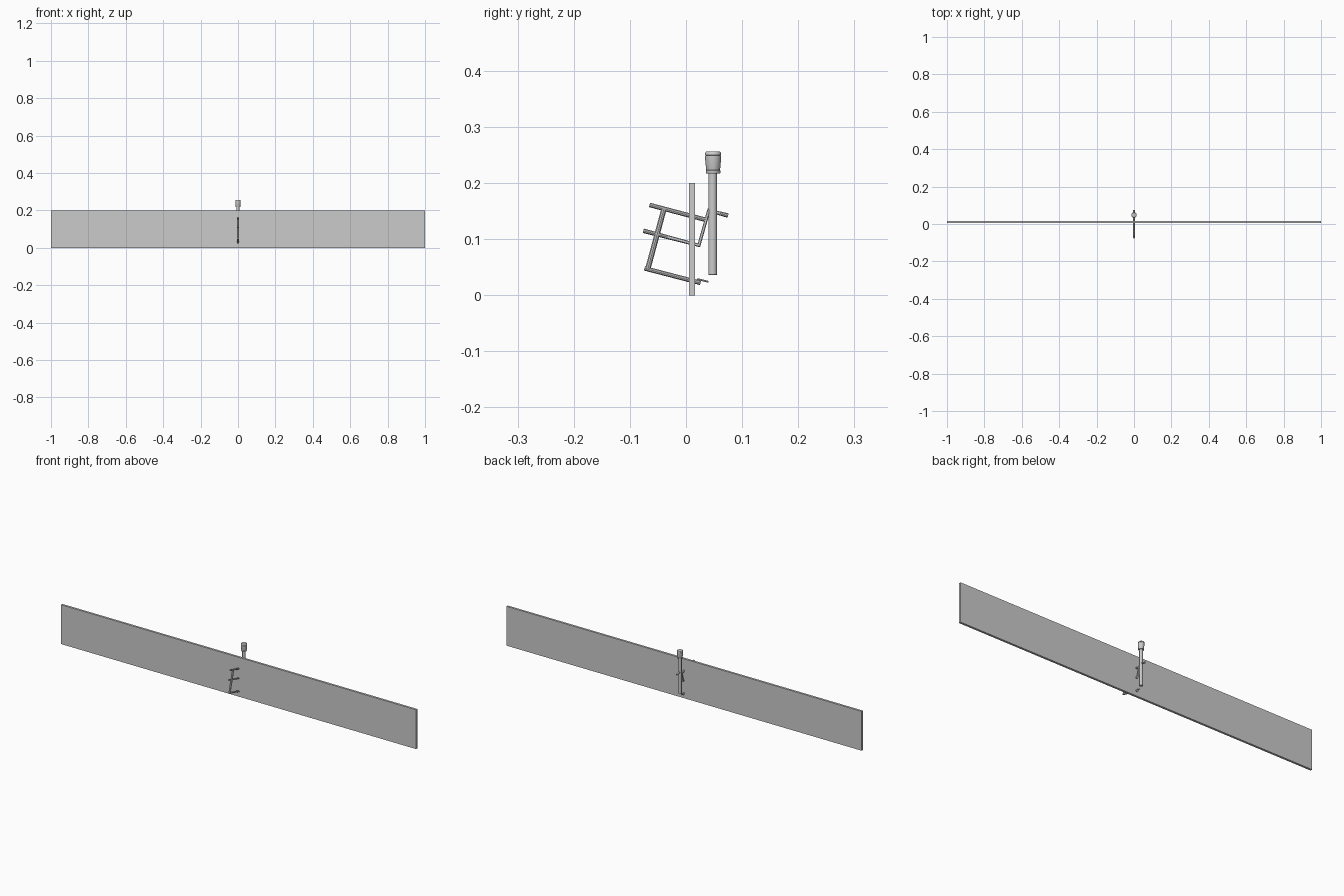
import bpy, bmesh, math

if "Cube" in bpy.data.objects:
    bpy.data.objects.remove(bpy.data.objects["Cube"])

grey = bpy.data.materials.new("plain_grey")
grey.diffuse_color = (0.6, 0.6, 0.6, 1)
grey.use_nodes = True
grey.node_tree.nodes["Principled BSDF"].inputs["Base Color"].default_value = grey.diffuse_color


def finish(name, bm, smooth=True):
    bmesh.ops.recalc_face_normals(bm, faces=bm.faces)
    mesh = bpy.data.meshes.new(name)
    bm.to_mesh(mesh)
    bm.free()
    obj = bpy.data.objects.new(name, mesh)
    bpy.context.collection.objects.link(obj)
    obj.data.materials.append(grey)
    if smooth:
        shade(obj)
    return obj


def shade(obj):
    bpy.ops.object.select_all(action='DESELECT')
    obj.select_set(True)
    bpy.context.view_layer.objects.active = obj
    bpy.ops.object.shade_smooth_by_angle(angle=math.radians(35))


def rod(name, points, radius):
    """Round bar along (y, z) points in the x = 0 plane."""
    curve = bpy.data.curves.new(name, 'CURVE')
    curve.dimensions = '3D'
    curve.bevel_depth = radius
    curve.bevel_resolution = 3
    curve.use_fill_caps = True
    spline = curve.splines.new('POLY')
    spline.points.add(len(points) - 1)
    for pt, (y, z) in zip(spline.points, points):
        pt.co = (0, y, z, 1)
    obj = bpy.data.objects.new(name, curve)
    bpy.context.collection.objects.link(obj)
    bpy.ops.object.select_all(action='DESELECT')
    obj.select_set(True)
    bpy.context.view_layer.objects.active = obj
    bpy.ops.object.convert(target='MESH')
    obj = bpy.context.view_layer.objects.active
    obj.data.materials.clear()
    obj.data.materials.append(grey)
    shade(obj)


def lathe(name, profile, y, segments=32):
    """Spin an (r, z) profile around the vertical axis at the given y."""
    bm = bmesh.new()
    rings = []
    for r, z in profile:
        rings.append([bm.verts.new((r * math.cos(a), y + r * math.sin(a), z))
                      for a in (i * math.tau / segments for i in range(segments))])
    for low, high in zip(rings, rings[1:]):
        for i in range(segments):
            j = (i + 1) % segments
            bm.faces.new((low[i], low[j], high[j], high[i]))
    bm.faces.new(rings[0])
    bm.faces.new(rings[-1])
    return finish(name, bm)


# Long upright board
bm = bmesh.new()
bmesh.ops.create_cube(bm, size=1)
for v in bm.verts:
    v.co = (v.co.x * 2, v.co.y * 0.011 + 0.0105, v.co.z * 0.2 + 0.1)
finish("board", bm, smooth=False)

# Handle shaft and ribbed knob
lathe("handle_shaft", [(0.007, 0.036), (0.0078, 0.037), (0.0078, 0.219)], 0.0475)
lathe("handle_knob", [(0.0122, 0.217), (0.0128, 0.218), (0.0128, 0.2225), (0.012, 0.223),
                      (0.0125, 0.2245), (0.0145, 0.246), (0.0145, 0.248), (0.0136, 0.2485),
                      (0.0136, 0.2495), (0.0145, 0.25), (0.0145, 0.253), (0.0125, 0.256)], 0.0483)

# Tilted rack passing through the board
rod("rack_spine", [(-0.039, 0.155), (-0.068, 0.047)], 0.005)
rod("upper_bar", [(-0.065, 0.161), (0.037, 0.134)], 0.0042)
rod("cranked_middle_bar", [(-0.076, 0.115), (0.023, 0.089), (0.0405, 0.151), (0.075, 0.142)], 0.0042)
rod("lower_bar", [(-0.074, 0.048), (0.026, 0.022)], 0.0042)
rod("latch_pin", [(0.02, 0.029), (0.04, 0.024)], 0.0018)
